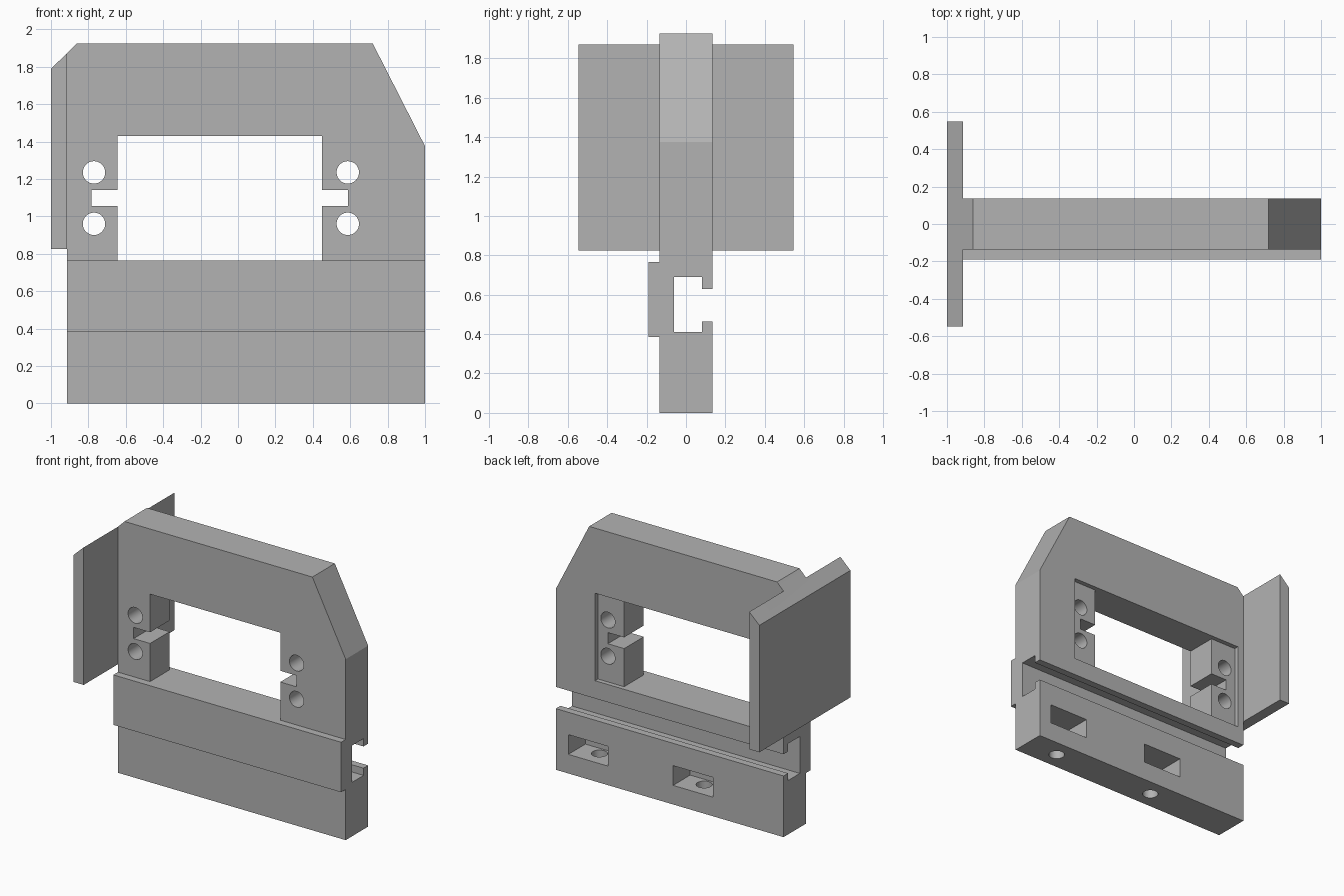
import bpy, bmesh, math
from mathutils import Vector

if "Cube" in bpy.data.objects:
    bpy.data.objects.remove(bpy.data.objects["Cube"], do_unlink=True)

grey = bpy.data.materials.new("plain grey")
grey.use_nodes = True
grey.diffuse_color = (0.45, 0.45, 0.45, 1)
grey.node_tree.nodes["Principled BSDF"].inputs["Base Color"].default_value = (0.45, 0.45, 0.45, 1)


def prism(name, profile, axis, start, end):
    """Extrude a 2D profile: (x, z) along y, or (y, z) along x, or (x, y) along z."""
    place = {"x": lambda a, b: (start, a, b),
             "y": lambda a, b: (a, start, b),
             "z": lambda a, b: (a, b, start)}[axis]
    bm = bmesh.new()
    face = bm.faces.new([bm.verts.new(place(a, b)) for a, b in profile])
    moved = bmesh.ops.extrude_face_region(bm, geom=[face])["geom"]
    step = Vector([(end - start) if axis == k else 0 for k in "xyz"])
    bmesh.ops.translate(bm, vec=step, verts=[v for v in moved if isinstance(v, bmesh.types.BMVert)])
    bmesh.ops.recalc_face_normals(bm, faces=bm.faces)
    mesh = bpy.data.meshes.new(name)
    bm.to_mesh(mesh)
    bm.free()
    obj = bpy.data.objects.new(name, mesh)
    bpy.context.collection.objects.link(obj)
    mesh.materials.append(grey)
    return obj


def rect(a0, a1, b0, b1):
    return [(a0, b0), (a1, b0), (a1, b1), (a0, b1)]


def circle(a, b, r, sides=32):
    angles = [math.tau * i / sides for i in range(sides)]
    return [(a + r * math.cos(t), b + r * math.sin(t)) for t in angles]


def combine(target, tool, operation):
    """Apply one boolean and remove the tool."""
    mod = target.modifiers.new("combine", "BOOLEAN")
    mod.operation, mod.solver, mod.object = operation, "EXACT", tool
    bpy.context.view_layer.objects.active = target
    bpy.ops.object.modifier_apply(modifier=mod.name)
    bpy.data.objects.remove(tool, do_unlink=True)


LEFT, RIGHT = -0.915, 1.0
FRONT, BACK = -0.135, 0.135
WIN_L, WIN_R, WIN_B, WIN_T = -0.645, 0.45, 0.765, 1.43

# Main plate with sloped top corners
body = prism("mounting_bracket", [(LEFT, 0), (RIGHT, 0), (RIGHT, 1.375), (0.72, 1.925),
                                  (-0.86, 1.925), (LEFT, 1.87)], "y", FRONT, BACK)

# Raised band across the front
combine(body, prism("front_band", rect(-0.19, -0.1, 0.385, WIN_B), "x", LEFT, RIGHT), "UNION")

# Side flange with bevelled top
combine(body, prism("side_flange", [(-1, 0.825), (LEFT, 0.825), (LEFT, 1.87), (-1, 1.79)],
                    "y", -0.547, 0.547), "UNION")

cutters = []
# Window with a cable notch on each side
cutters.append(prism("window_cut", [
    (WIN_L, WIN_B), (WIN_R, WIN_B), (WIN_R, 1.055), (0.587, 1.055), (0.587, 1.14), (WIN_R, 1.14),
    (WIN_R, WIN_T), (WIN_L, WIN_T), (WIN_L, 1.14), (-0.783, 1.14), (-0.783, 1.055),
    (WIN_L, 1.055)], "y", -0.5, 0.5))

# Shallow recess at the back of the window
cutters.append(prism("recess_cut", rect(-0.865, 0.67, WIN_B, WIN_T), "y", 0.1, 0.5))

# Lipped rail slot along the back
cutters.append(prism("rail_slot_cut", [
    (-0.06, 0.41), (0.08, 0.41), (0.08, 0.465), (0.3, 0.465), (0.3, 0.63), (0.08, 0.63),
    (0.08, 0.69), (-0.06, 0.69)], "x", -1.5, 1.5))

# Screw holes beside the window
for x in (-0.77, 0.587):
    for z in (0.96, 1.235):
        cutters.append(prism("screw_hole_cut", circle(x, z, 0.06), "y", -0.5, 0.5))

# Nut pockets at the back, each with a bolt hole from below
for x in (0.728, -0.153):
    cutters.append(prism("nut_pocket_cut", rect(x - 0.167, x + 0.167, 0.145, 0.295), "y", -0.07, 0.5))
    cutters.append(prism("bolt_hole_cut", circle(x, 0, 0.056), "z", -0.2, 0.2))

for cutter in cutters:
    combine(body, cutter, "DIFFERENCE")

# Smooth hole walls, sharp edges elsewhere
bpy.ops.object.select_all(action="DESELECT")
body.select_set(True)
bpy.context.view_layer.objects.active = body
bpy.ops.object.shade_smooth_by_angle(angle=math.radians(20))
